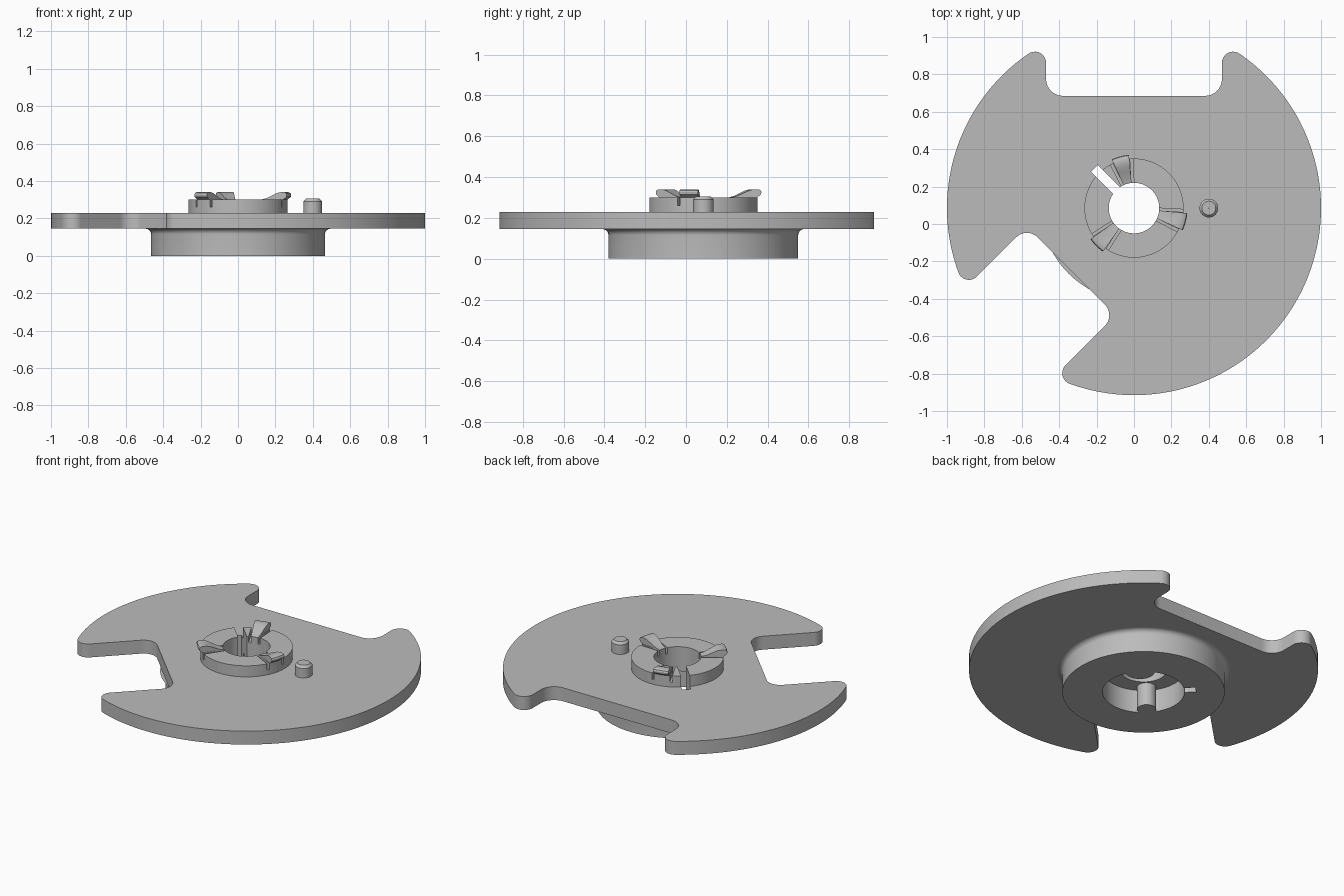
import bpy, bmesh
from math import sin, cos, pi, radians, atan2, sqrt
from mathutils import Matrix

if "Cube" in bpy.data.objects:
    bpy.data.objects.remove(bpy.data.objects["Cube"], do_unlink=True)

AXIS_Y = 0.085            # rotation axis of the disc
BORE, CAVITY, BOSS, HUB = 0.135, 0.235, 0.265, 0.465
Z_PLATE, Z_BOSS, Z_TOP = 0.145, 0.23, 0.30

grey = bpy.data.materials.new("plain_grey")
grey.use_nodes = True
grey.diffuse_color = (0.5, 0.5, 0.5, 1)
grey.node_tree.nodes["Principled BSDF"].inputs["Base Color"].default_value = (0.5, 0.5, 0.5, 1)


def make(name, bm):
    """Turn a bmesh, modelled around the axis, into an object."""
    bmesh.ops.recalc_face_normals(bm, faces=bm.faces)
    me = bpy.data.meshes.new(name)
    bm.to_mesh(me)
    bm.free()
    me.materials.append(grey)
    ob = bpy.data.objects.new(name, me)
    ob.location.y = AXIS_Y
    bpy.context.collection.objects.link(ob)
    return ob


def activate(ob):
    bpy.ops.object.select_all(action='DESELECT')
    ob.select_set(True)
    bpy.context.view_layer.objects.active = ob


def smooth(ob):
    activate(ob)
    bpy.ops.object.shade_smooth_by_angle(angle=radians(30))


def cut(ob, cutters):
    for c in cutters:
        c.hide_render = True
        mod = ob.modifiers.new("cut", 'BOOLEAN')
        mod.operation, mod.solver, mod.object = 'DIFFERENCE', 'EXACT', c
        activate(ob)
        bpy.ops.object.modifier_apply(modifier=mod.name)
        bpy.data.objects.remove(c, do_unlink=True)


def prism(name, outline, z0, z1):
    bm = bmesh.new()
    base = bm.faces.new([bm.verts.new((x, y, z0)) for x, y in outline])
    top = bmesh.ops.extrude_face_region(bm, geom=[base])["geom"]
    bmesh.ops.translate(bm, vec=(0, 0, z1 - z0),
                        verts=[v for v in top if isinstance(v, bmesh.types.BMVert)])
    return make(name, bm)


def sweep(name, profile, a0=0, a1=2 * pi, steps=96):
    """Turn a closed (radius, height) profile about the axis."""
    full = a1 - a0 > 6.28
    bm = bmesh.new()
    count = steps if full else steps + 1
    rings = []
    for i in range(count):
        a = a0 + (a1 - a0) * i / steps
        rings.append([bm.verts.new((r * cos(a), r * sin(a), z)) for r, z in profile])
    n = len(profile)
    for i in range(steps):
        p, q = rings[i], rings[(i + 1) % count]
        for j in range(n):
            k = (j + 1) % n
            bm.faces.new((p[j], q[j], q[k], p[k]))
    if not full:
        bm.faces.new(rings[0])
        bm.faces.new(rings[-1])
    return make(name, bm)


def arc(cx, cy, r, a0, a1, n=10):
    return [(cx + r * cos(a0 + (a1 - a0) * i / n), cy + r * sin(a0 + (a1 - a0) * i / n))
            for i in range(n + 1)]


def radial_box(angle, r0, r1, width, z0, z1):
    bm = bmesh.new()
    bmesh.ops.create_cube(bm, size=1, matrix=Matrix.Rotation(angle, 4, 'Z')
                          @ Matrix.Translation(((r0 + r1) / 2, 0, (z0 + z1) / 2))
                          @ Matrix.Diagonal((r1 - r0, width, z1 - z0, 1)))
    return make("cutter", bm)


def through_slot():
    return radial_box(radians(135), 0.1, 0.30, 0.05, -0.1, 0.5)


def notch(direction, half, depth, fillet, horn=0.06):
    """Rounded notch outline; also gives the half angle it takes from the rim."""
    v = half + horn
    u = sqrt((1 - horn) ** 2 - v * v)
    phi = atan2(v, u)
    side = arc(u, v, horn, phi, -pi / 2)
    side += arc(depth + fillet, half - fillet, fillet, pi / 2, pi)
    pts = [(x, -y) for x, y in side] + side[::-1]
    c, s = cos(direction), sin(direction)
    return [(x * c - y * s, x * s + y * c) for x, y in pts], phi


# Notched disc
wide, phi_w = notch(radians(90), 0.47, 0.60, 0.09)
narrow, phi_n = notch(radians(225), 0.335, 0.475, 0.08)
rim_a = arc(0, 0, 1, radians(90) + phi_w, radians(225) - phi_n, 40)[1:-1]
rim_b = arc(0, 0, 1, radians(225) + phi_n, radians(450) - phi_w, 100)[1:-1]
disc = prism("notched_disc", wide + rim_a + narrow + rim_b, Z_PLATE, Z_BOSS)
cut(disc, [prism("cutter", arc(0, 0, BORE, 0, 2 * pi, 96)[:-1], -0.1, 0.5), through_slot()])
smooth(disc)

# Lower hub, flaring into the disc
flare = arc(HUB + 0.03, Z_PLATE - 0.03, 0.03, pi, pi / 2, 8)
hub = sweep("lower_hub", [(CAVITY, 0), (HUB, 0)] + flare + [(CAVITY, Z_PLATE)])
cut(hub, [through_slot()])
smooth(hub)

# Round keys inside the hub cavity
for name, deg, dist, r in (("wide_key", 45, CAVITY, 0.085), ("narrow_key", 225, 0.2, 0.055)):
    a = radians(deg)
    smooth(prism(name, arc(dist * cos(a), dist * sin(a), r, 0, 2 * pi, 32)[:-1], 0, Z_PLATE))

# Upper boss with slits on both sides of each clip
clip_angles = [radians(d) for d in (105, 225, 345)]
boss = sweep("upper_boss", [(BORE, Z_BOSS), (BOSS, Z_BOSS), (BOSS, Z_TOP), (BORE, Z_TOP)])
slits = [radial_box(a + s * radians(12), 0.1, 0.3, 0.014, 0.26, 0.4)
         for a in clip_angles for s in (-1, 1)]
cut(boss, [through_slot()] + slits)
smooth(boss)

# Snap clips with a sloped top and an outward lip
clip_profile = [(BORE, 0.295), (BORE, Z_TOP), (0.165, 0.307), (0.20, 0.323), (0.23, 0.336),
                (0.25, 0.34), (0.272, 0.34), (0.282, 0.335), (0.286, 0.326),
                (0.284, 0.315), (BOSS, Z_TOP), (BOSS, 0.295)]
for i, a in enumerate(clip_angles):
    smooth(sweep(f"snap_clip_{i + 1}", clip_profile, a - radians(9.5), a + radians(9.5), 8))

# Drive pin with a chamfered tip
pin = sweep("drive_pin", [(0.001, Z_BOSS), (0.05, Z_BOSS), (0.05, 0.29),
                          (0.037, 0.305), (0.001, 0.305)], steps=32)
pin.location.x = 0.4
smooth(pin)
